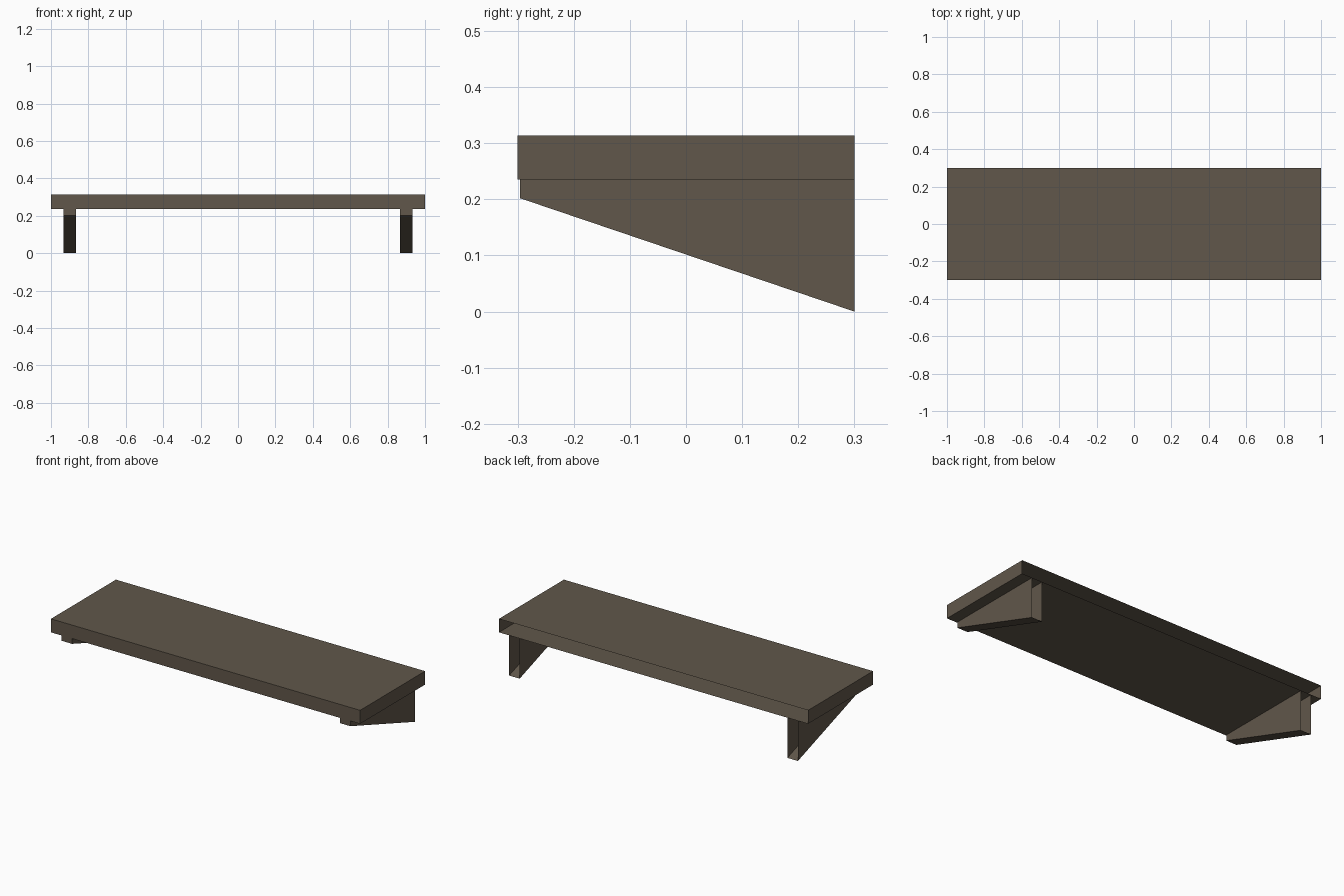
import bpy, bmesh

if "Cube" in bpy.data.objects:
    bpy.data.objects.remove(bpy.data.objects["Cube"])

wood = bpy.data.materials.new("dark brown wood")
wood.diffuse_color = (0.119, 0.095, 0.069, 1)
wood.use_nodes = True
wood.node_tree.nodes["Principled BSDF"].inputs["Base Color"].default_value = wood.diffuse_color


def prism(name, profile, x0, x1, open_sides):
    """Extrude a (y, z) profile along x, then remove faces pointing at open sides."""
    bm = bmesh.new()
    base = bm.faces.new([bm.verts.new((x0, y, z)) for y, z in profile])
    ext = bmesh.ops.extrude_face_region(bm, geom=[base], use_keep_orig=True)
    moved = [v for v in ext["geom"] if isinstance(v, bmesh.types.BMVert)]
    bmesh.ops.translate(bm, verts=moved, vec=(x1 - x0, 0, 0))
    bmesh.ops.recalc_face_normals(bm, faces=bm.faces)
    bm.normal_update()
    gone = [f for f in bm.faces
            if ("back" in open_sides and f.normal.y > 0.9)
            or ("top" in open_sides and f.normal.z > 0.9)]
    bmesh.ops.delete(bm, geom=gone, context='FACES')
    mesh = bpy.data.meshes.new(name)
    bm.to_mesh(mesh)
    bm.free()
    mesh.materials.append(wood)
    obj = bpy.data.objects.new(name, mesh)
    bpy.context.collection.objects.link(obj)
    return obj


# Shelf board, open at the wall side
prism("shelf_board",
      [(-0.3, 0.235), (0.3, 0.235), (0.3, 0.314), (-0.3, 0.314)],
      -1, 1, ("back",))

# Two tapered brackets, open at the wall side and where they meet the board
bracket = [(-0.296, 0.202), (0.3, 0.0), (0.3, 0.235), (-0.296, 0.235)]
for side, x in (("left", -0.9), ("right", 0.9)):
    prism(side + "_bracket", bracket, x - 0.034, x + 0.034, ("back", "top"))
